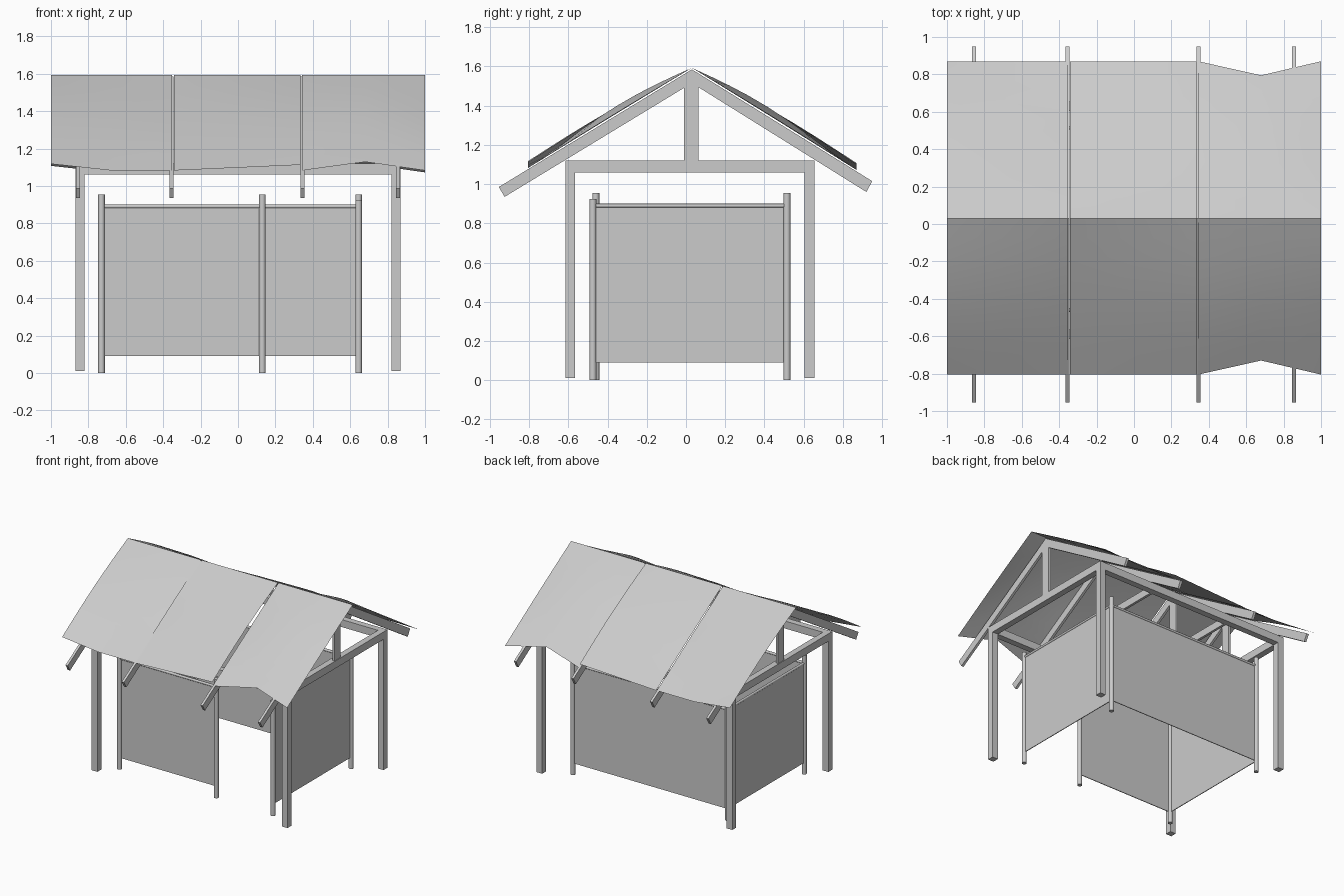
import bpy, bmesh, math
from mathutils import Vector

cube = bpy.data.objects.get("Cube")
if cube:
    bpy.data.objects.remove(cube, do_unlink=True)

mat = bpy.data.materials.new("light_grey")
mat.use_nodes = True
GREY = (0.6, 0.6, 0.6, 1)
mat.diffuse_color = GREY
mat.node_tree.nodes["Principled BSDF"].inputs["Base Color"].default_value = GREY


def finish(name, bm, closed=True):
    if closed:
        bmesh.ops.recalc_face_normals(bm, faces=bm.faces)
    me = bpy.data.meshes.new(name)
    bm.to_mesh(me)
    bm.free()
    me.materials.append(mat)
    ob = bpy.data.objects.new(name, me)
    bpy.context.collection.objects.link(ob)
    return ob


def box(name, lo, hi):
    bm = bmesh.new()
    bmesh.ops.create_cube(bm, size=1)
    lo, hi = Vector(lo), Vector(hi)
    for v in bm.verts:
        v.co = (lo + hi) / 2 + v.co * (hi - lo)
    return finish(name, bm)


def pole(name, a, b, r):
    a, b = Vector(a), Vector(b)
    bm = bmesh.new()
    bmesh.ops.create_cone(bm, cap_ends=True, segments=12, radius1=r, radius2=r, depth=(b - a).length)
    turn = (b - a).to_track_quat('Z', 'Y')
    for v in bm.verts:
        v.co = (a + b) / 2 + turn @ v.co
    ob = finish(name, bm)
    bpy.ops.object.select_all(action='DESELECT')
    ob.select_set(True)
    bpy.context.view_layer.objects.active = ob
    bpy.ops.object.shade_smooth_by_angle(angle=math.radians(40))


def prism(name, profile, x, w):
    # side profile in y, z extruded along x
    bm = bmesh.new()
    f = bm.faces.new([bm.verts.new((x - w / 2, y, z)) for y, z in profile])
    out = bmesh.ops.extrude_face_region(bm, geom=[f])
    for v in out["geom"]:
        if isinstance(v, bmesh.types.BMVert):
            v.co.x += w
    finish(name, bm)


RIDGE_Y, RIDGE_Z = 0.03, 1.585
FRONT, BACK = -0.59, 0.63
PX = 0.845

# Square corner posts
for sx, side in ((-1, "right"), (1, "left")):
    for y, end in ((FRONT, "front"), (BACK, "back")):
        box(f"{end}_{side}_post", (sx * PX - .025, y - .025, .01), (sx * PX + .025, y + .025, 1.06))

# Ring beams
for y, end in ((FRONT, "front"), (BACK, "back")):
    box(f"{end}_beam", (-.87, y - .025, 1.06), (.87, y + .025, 1.12))
for sx, side in ((-1, "right"), (1, "left")):
    box(f"{side}_beam", (sx * PX - .025, FRONT + .025, 1.06), (sx * PX + .025, BACK - .025, 1.12))

# Trusses: rafters, king post and tie
for i, x in enumerate((-.855, -.355, .345, .855)):
    prism(f"front_rafter_{i}", [(RIDGE_Y, RIDGE_Z), (-.955, .985), (-.925, .935), (RIDGE_Y, 1.515)], x, .02)
    prism(f"back_rafter_{i}", [(RIDGE_Y, RIDGE_Z), (.95, 1.015), (.92, .96), (RIDGE_Y, 1.515)], x, .02)
    box(f"king_post_{i}", (x - .01, -.01, 1.12), (x + .01, .065, 1.53))
    if abs(x) < .5:
        box(f"tie_beam_{i}", (x - .01, FRONT, 1.06), (x + .01, BACK, 1.12))

# Round wall posts
corners = {
    "front_right": (-.73, -.46, .955), "door": (.13, -.46, .955),
    "front_left": (.645, -.475, .925), "back_left": (.645, .515, .955),
    "back_right": (-.73, .515, .955),
}
for name, (x, y, h) in corners.items():
    pole(f"{name}_wall_post", (x, y, 0), (x, y, h), .018)

# Wall sheets hung from round rails, front left bay open
for name, a, b in (("front", "front_right", "door"), ("left", "front_left", "back_left"),
                   ("back", "back_left", "back_right"), ("right", "back_right", "front_right")):
    (ax, ay, _), (bx, by, _) = corners[a], corners[b]
    pole(f"{name}_rail", (ax, ay, .89), (bx, by, .89), .01)
    t = .003
    tx, ty = (0, t) if ay == by else (t, 0)
    box(f"{name}_wall", (min(ax, bx) - tx, min(ay, by) - ty, .09),
        (max(ax, bx) + tx, max(ay, by) + ty, .885))


# Roof sheets: columns are (x, shortening at eave, lift at eave, belly)
panels = {
    "right": [(-1, 0, .035, .02), (-.68, 0, 0, .03), (-.352, 0, 0, .005)],
    "middle": [(-.343, 0, 0, .002), (0, 0, .015, .02), (.335, 0, .03, .02)],
    "left": [(.343, 0, 0, .002), (.68, .075, 0, .04), (1, 0, 0, .005)],
}
ROWS = 8
for side, eave_y, slope in (("front", -.805, .611), ("back", .87, .62)):
    for part, cols in panels.items():
        bm = bmesh.new()
        grid = []
        for x, short, lift, belly in cols:
            run = abs(eave_y - RIDGE_Y) - short
            col = []
            for r in range(ROWS + 1):
                t = r / ROWS
                y = RIDGE_Y + math.copysign(run * t, eave_y)
                z = RIDGE_Z + .008 - slope * run * t + lift * t + belly * math.sin(math.pi * t)
                col.append(bm.verts.new((x, y, z)))
            grid.append(col)
        for a, b in zip(grid, grid[1:]):
            for r in range(ROWS):
                quad = [a[r], a[r + 1], b[r + 1], b[r]]
                bm.faces.new(quad if side == "front" else quad[::-1])
        for f in bm.faces:
            f.smooth = True
        finish(f"{side}_{part}_roof_sheet", bm, closed=False)
